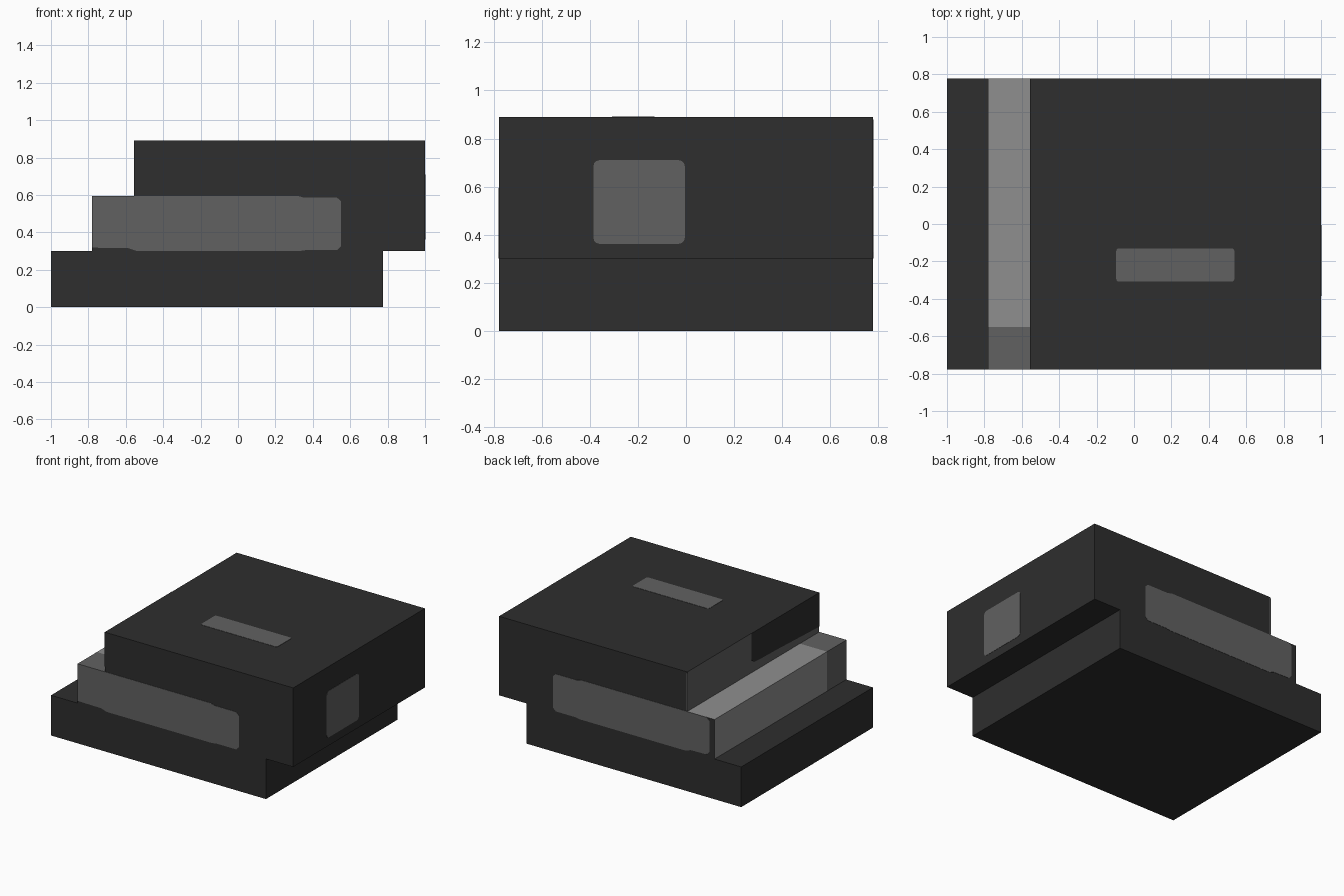
import bpy, bmesh, math
from mathutils import Vector

if "Cube" in bpy.data.objects:
    bpy.data.objects.remove(bpy.data.objects["Cube"])

def material(name, srgb):
    m = bpy.data.materials.new(name)
    c = ((srgb / 255 + 0.055) / 1.055) ** 2.4
    m.diffuse_color = (c, c, c, 1)
    m.use_nodes = True
    m.node_tree.nodes["Principled BSDF"].inputs["Base Color"].default_value = m.diffuse_color
    return m

DARK = material("charcoal", 46)
MID = material("mid_grey", 97)
LIGHT = material("light_grey", 143)
HALF = 0.777      # half depth of the slabs
T = 0.002         # plate thickness

def finish(name, bm, mats):
    bmesh.ops.recalc_face_normals(bm, faces=bm.faces)
    me = bpy.data.meshes.new(name)
    bm.to_mesh(me)
    bm.free()
    for m in mats:
        me.materials.append(m)
    ob = bpy.data.objects.new(name, me)
    bpy.context.collection.objects.link(ob)
    return ob

def extrude(bm, pts, offset):
    face = bm.faces.new([bm.verts.new(p) for p in pts])
    ext = bmesh.ops.extrude_face_region(bm, geom=[face], use_keep_orig=True)
    verts = [g for g in ext["geom"] if isinstance(g, bmesh.types.BMVert)]
    bmesh.ops.translate(bm, verts=verts, vec=offset)

# Stepped body: side profile pulled through the full depth
profile = [(-1, 0), (0.775, 0), (0.775, 0.3), (1, 0.3), (1, 0.89),
           (-0.555, 0.89), (-0.555, 0.595), (-0.78, 0.595), (-0.78, 0.3), (-1, 0.3)]
bm = bmesh.new()
extrude(bm, [(x, -HALF, z) for x, z in profile], (0, 2 * HALF, 0))
bmesh.ops.bisect_plane(bm, geom=bm.verts[:] + bm.edges[:] + bm.faces[:],
                       plane_co=(0, -0.55, 0), plane_no=(0, 1, 0))
bm.normal_update()
for f in bm.faces:
    c = f.calc_center_median()
    if abs(f.normal.y) > 0.5:
        continue
    if -0.79 < c.x < -0.6 and c.z > 0.35:        # middle step
        f.material_index = 2 if c.y > -0.55 else 1
    elif -0.56 < c.x < -0.55:                    # upper riser
        f.material_index = 1
finish("stepped_body", bm, [DARK, MID, LIGHT])

# Coloured patches as thin plates
PLANES = {
    "front": (lambda u, v: (u, -HALF, v), (0, -T, 0)),
    "back": (lambda u, v: (u, HALF, v), (0, T, 0)),
    "right": (lambda u, v: (1, u, v), (T, 0, 0)),
    "top": (lambda u, v: (u, v, 0.89), (0, 0, T)),
    "riser": (lambda u, v: (-0.555, u, v), (-T, 0, 0)),
}

def plate(name, plane, outline, mat):
    place, offset = PLANES[plane]
    bm = bmesh.new()
    extrude(bm, [place(u, v) for u, v in outline], offset)
    finish(name, bm, [mat])

def rounded(u0, u1, v0, v1, r):
    pts = []
    for i, (u, v) in enumerate([(u1 - r, v1 - r), (u0 + r, v1 - r),
                                (u0 + r, v0 + r), (u1 - r, v0 + r)]):
        for k in range(4):
            a = math.radians(90 * i + 30 * k)
            pts.append((u + r * math.cos(a), v + r * math.sin(a)))
    return pts

# Shared right-hand part of the long band on front and back
band = [(-0.585, 0.315), (-0.54, 0.3), (0.33, 0.3), (0.37, 0.306), (0.53, 0.306),
        (0.552, 0.328), (0.552, 0.565), (0.53, 0.585), (0.355, 0.585), (0.32, 0.595)]
plate("front_band", "front", [(-0.78, 0.318)] + band + [(-0.78, 0.595)], MID)
plate("back_band", "back", [(-0.74, 0.345), (-0.715, 0.318)] + band
      + [(-0.715, 0.595), (-0.74, 0.575)], MID)
plate("back_edge_strip", "back", [(-0.555, 0.6), (-0.545, 0.6),
                                  (-0.545, 0.88), (-0.555, 0.88)], MID)
plate("side_patch", "right", rounded(-0.385, -0.005, 0.362, 0.71, 0.025), MID)
plate("top_patch", "top", rounded(-0.095, 0.537, -0.308, -0.13, 0.015), MID)
plate("riser_patch", "riser", [(0.02, 0.89), (0.02, 0.69), (-0.005, 0.665), (-0.1, 0.66),
                               (-0.3, 0.655), (-HALF, 0.635), (-HALF, 0.89)], DARK)
